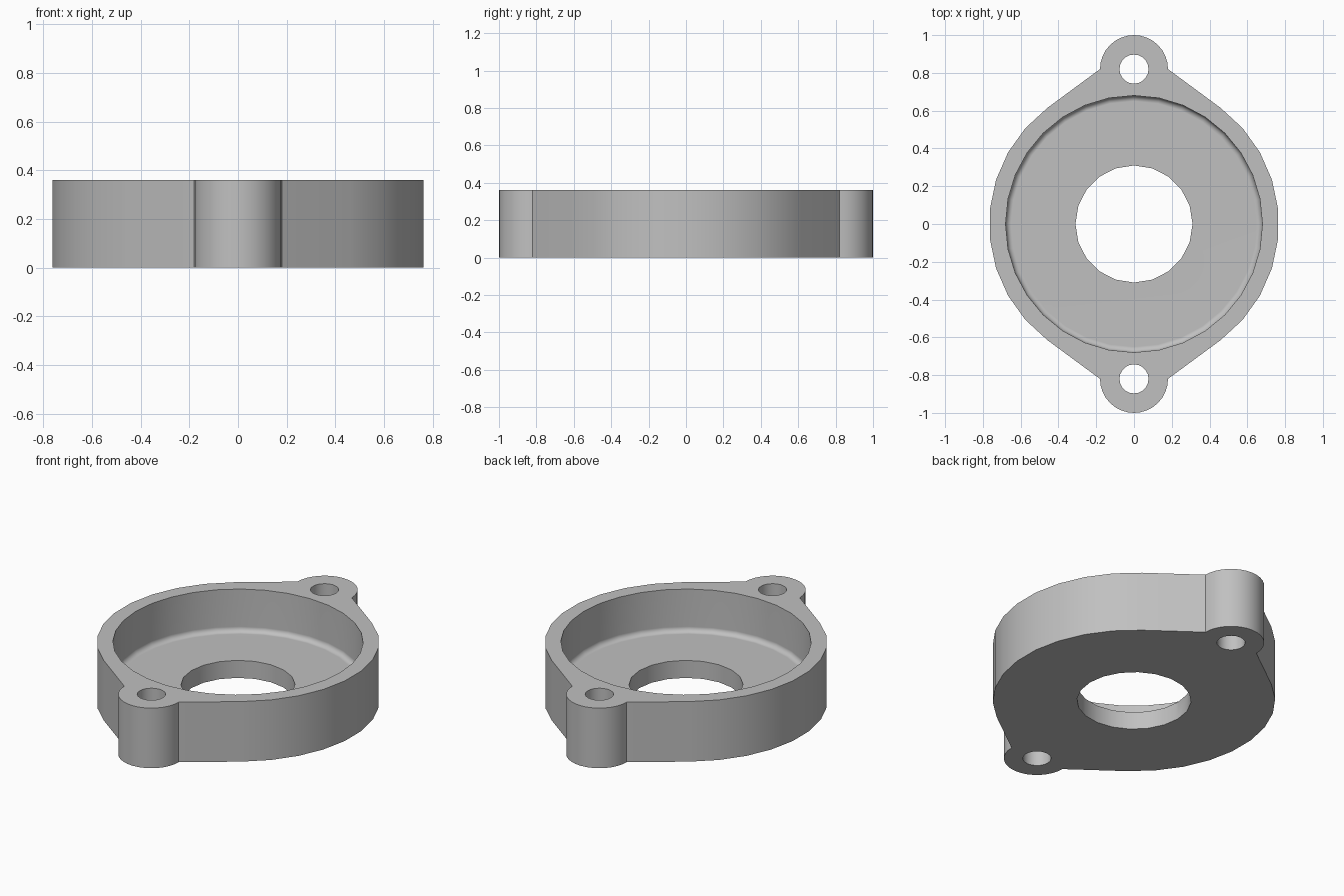
import bpy
import bmesh
from math import sin, cos, pi, radians

cube = bpy.data.objects.get("Cube")
if cube:
    bpy.data.objects.remove(cube, do_unlink=True)

HEIGHT, FLOOR = 0.36, 0.105
BODY_R, BOWL_R, BORE_R, FILLET = 0.767, 0.68, 0.31, 0.03
LUG_Y, LUG_R, LUG_HOLE_R = 0.82, 0.18, 0.077

grey = bpy.data.materials.new("light grey")
grey.use_nodes = True
colour = (0.53, 0.53, 0.53, 1)
grey.diffuse_color = colour
grey.node_tree.nodes["Principled BSDF"].inputs["Base Color"].default_value = colour


def arc(radius, start, end, steps, cy=0.0):
    angles = [radians(start + (end - start) * i / steps) for i in range(steps + 1)]
    return [(radius * cos(a), cy + radius * sin(a)) for a in angles]


def make_object(name, bm):
    bmesh.ops.recalc_face_normals(bm, faces=bm.faces)
    mesh = bpy.data.meshes.new(name)
    bm.to_mesh(mesh)
    bm.free()
    mesh.materials.append(grey)
    obj = bpy.data.objects.new(name, mesh)
    bpy.context.collection.objects.link(obj)
    return obj


def loft(name, rings):
    """Closed solid through matching rings of 3D points."""
    bm = bmesh.new()
    loops = [[bm.verts.new(p) for p in ring] for ring in rings]
    bm.faces.new(loops[0])
    bm.faces.new(loops[-1])
    for low, high in zip(loops, loops[1:]):
        for i in range(len(low)):
            j = (i + 1) % len(low)
            bm.faces.new((low[i], low[j], high[j], high[i]))
    return make_object(name, bm)


def turned(name, profile, sides, cy=0.0):
    """Round solid from (radius, height) pairs."""
    return loft(name, [[(x, y, z) for x, y in arc(r, 0, 360, sides, cy)[:-1]]
                       for r, z in profile])


# Body outline: side arcs, straight tangents and two rounded lugs
half = arc(BODY_R, -53.3, 53.3, 9) + arc(LUG_R, 0, 180, 16, LUG_Y)
outline = half + [(-x, -y) for x, y in half]
housing = loft("flanged_housing", [[(x, y, z) for x, y in outline] for z in (0, HEIGHT)])

# Bowl recess with a filleted foot, centre bore and lug holes
steps = [i * pi / 8 for i in range(5)]
bowl = [(BOWL_R - FILLET * (1 - sin(a)), FLOOR + FILLET * (1 - cos(a))) for a in steps]
through = (-0.1, HEIGHT + 0.1)
cutters = [
    turned("bowl_cutter", bowl + [(BOWL_R, through[1])], 32),
    turned("bore_cutter", [(BORE_R, z) for z in through], 20),
]
for side in (-1, 1):
    cutters.append(turned("lug_hole_cutter", [(LUG_HOLE_R, z) for z in through],
                          20, side * LUG_Y))

bpy.ops.object.select_all(action="DESELECT")
bpy.context.view_layer.objects.active = housing
housing.select_set(True)
for cutter in cutters:
    cutter.hide_render = True
    mod = housing.modifiers.new("cut", "BOOLEAN")
    mod.operation = "DIFFERENCE"
    mod.solver = "EXACT"
    mod.object = cutter
    bpy.ops.object.modifier_apply(modifier=mod.name)
    bpy.data.objects.remove(cutter, do_unlink=True)

# Smooth walls, crisp rims and flat faces
bpy.ops.object.shade_smooth_by_angle(angle=radians(30))
weighted = housing.modifiers.new("flat_faces", "WEIGHTED_NORMAL")
weighted.keep_sharp = True
